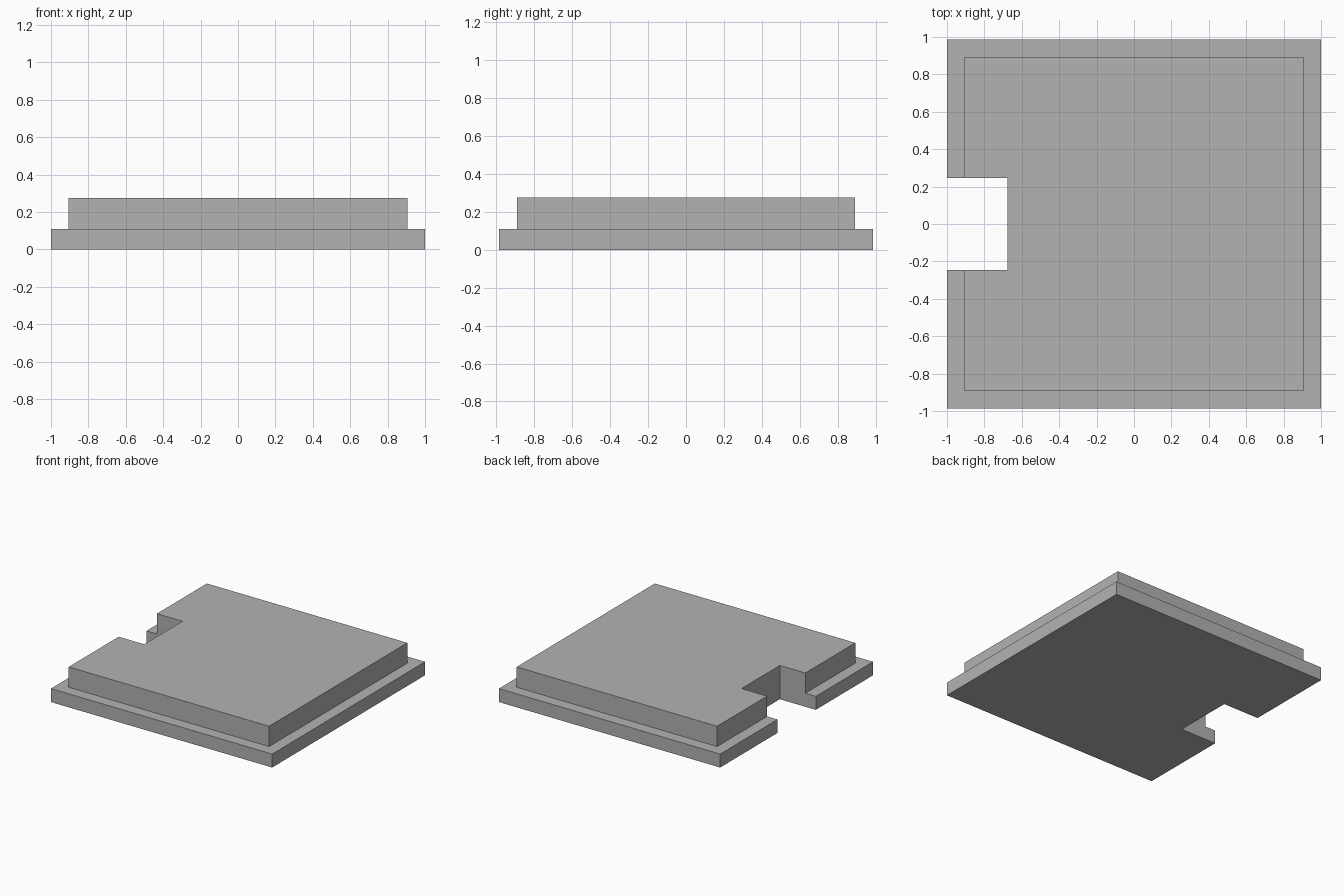
import bpy
import bmesh

cube = bpy.data.objects.get("Cube")
if cube:
    bpy.data.objects.remove(cube, do_unlink=True)

# Single flat grey
grey = bpy.data.materials.new("mid_grey")
grey.use_nodes = True
colour = (0.448, 0.448, 0.448, 1.0)
grey.diffuse_color = colour
grey.node_tree.nodes["Principled BSDF"].inputs["Base Color"].default_value = colour

NOTCH_X = -0.675      # inner wall of the notch on the right side
NOTCH_HALF = 0.247    # half the notch width


def notched_slab(name, half_x, half_y, bottom, top):
    """Rectangular slab with a notch cut through its -x edge."""
    outline = [
        (-half_x, -half_y), (half_x, -half_y),
        (half_x, half_y), (-half_x, half_y),
        (-half_x, NOTCH_HALF), (NOTCH_X, NOTCH_HALF),
        (NOTCH_X, -NOTCH_HALF), (-half_x, -NOTCH_HALF),
    ]
    bm = bmesh.new()
    face = bm.faces.new([bm.verts.new((x, y, bottom)) for x, y in outline])
    raised = bmesh.ops.extrude_face_region(bm, geom=[face], use_keep_orig=True)
    verts = [g for g in raised["geom"] if isinstance(g, bmesh.types.BMVert)]
    bmesh.ops.translate(bm, verts=verts, vec=(0, 0, top - bottom))
    bmesh.ops.recalc_face_normals(bm, faces=bm.faces[:])
    mesh = bpy.data.meshes.new(name)
    bm.to_mesh(mesh)
    bm.free()
    mesh.materials.append(grey)
    obj = bpy.data.objects.new(name, mesh)
    bpy.context.collection.objects.link(obj)
    return obj


# Wide base plate with a smaller raised block on top
notched_slab("base_plate", 1.0, 0.987, 0.0, 0.11)
notched_slab("raised_block", 0.906, 0.892, 0.11, 0.276)
